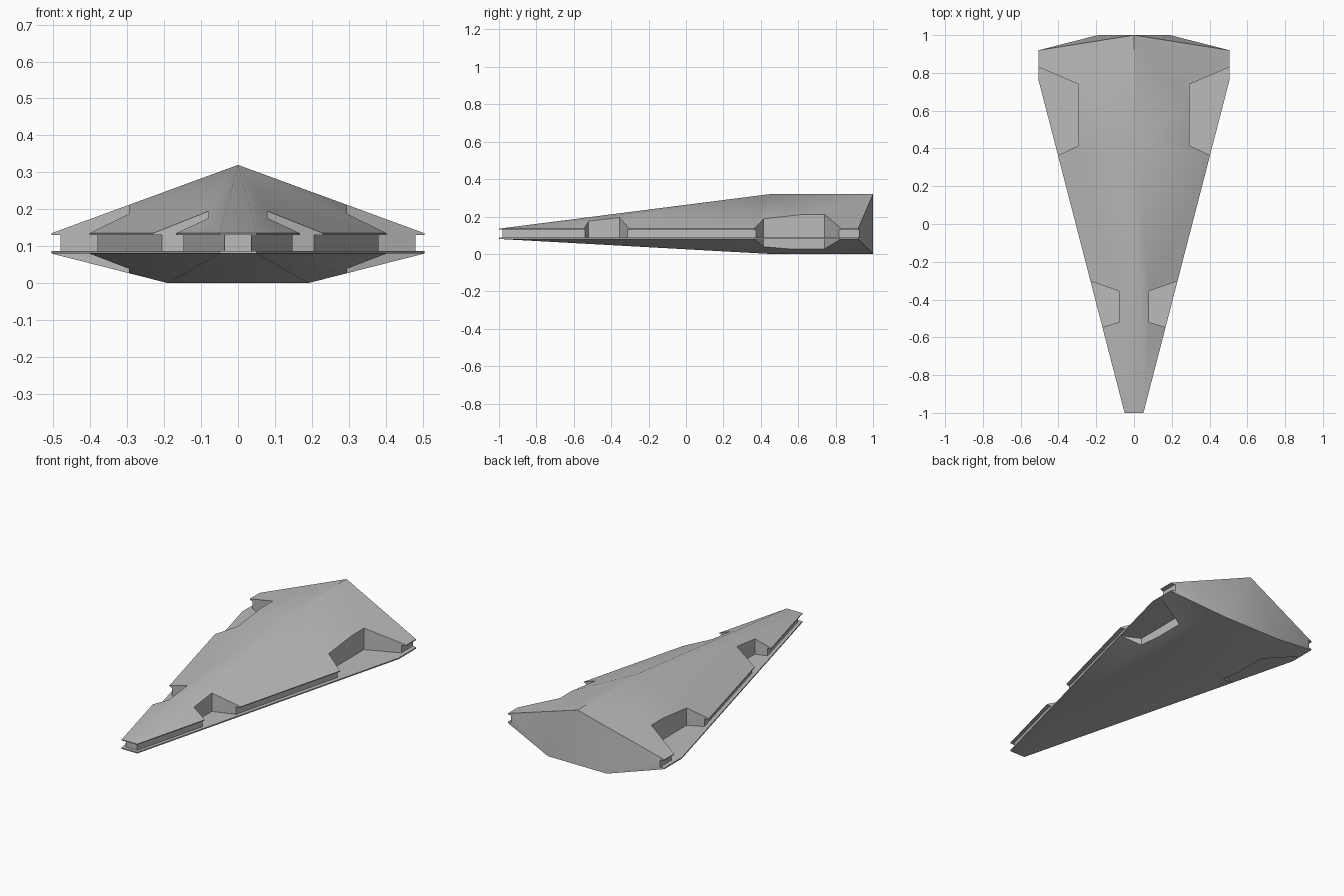
import bpy, bmesh
from math import radians

cube = bpy.data.objects.get("Cube")
if cube:
    bpy.data.objects.remove(cube, do_unlink=True)

RIM_TOP, GROOVE_TOP, PLATE_TOP, RIM_LOW = 0.135, 0.13, 0.087, 0.08

grey = bpy.data.materials.new("hull grey")
grey.use_nodes = True
colour = (0.5, 0.5, 0.5, 1)
grey.diffuse_color = colour
grey.node_tree.nodes["Principled BSDF"].inputs["Base Color"].default_value = colour


def make_object(name, bm):
    bmesh.ops.recalc_face_normals(bm, faces=bm.faces[:])
    mesh = bpy.data.meshes.new(name)
    bm.to_mesh(mesh)
    bm.free()
    mesh.materials.append(grey)
    obj = bpy.data.objects.new(name, mesh)
    bpy.context.collection.objects.link(obj)
    return obj


def prism(name, outline, low, high):
    bm = bmesh.new()
    face = bm.faces.new([bm.verts.new((x, y, low)) for x, y in outline])
    top = bmesh.ops.extrude_face_region(bm, geom=[face])["geom"]
    verts = [v for v in top if isinstance(v, bmesh.types.BMVert)]
    bmesh.ops.translate(bm, verts=verts, vec=(0, 0, high - low))
    return make_object(name, bm)


def cut(target, cutter):
    cutter.hide_render = True
    mod = target.modifiers.new("cut", 'BOOLEAN')
    mod.operation = 'DIFFERENCE'
    mod.solver = 'EXACT'
    mod.object = cutter
    graph = bpy.context.evaluated_depsgraph_get()
    result = bpy.data.meshes.new_from_object(target.evaluated_get(graph))
    target.modifiers.clear()
    target.data = result
    bpy.data.objects.remove(cutter, do_unlink=True)


# Faceted wedge hull: rim outline, roof ridge and keel corners
bm = bmesh.new()
for x, y in ((0.05, -1), (0.505, 0.76), (0.505, 0.92)):
    for side in (-1, 1):
        for z in (RIM_LOW, RIM_TOP):
            bm.verts.new((side * x, y, z))
for y in (0.45, 1):
    bm.verts.new((0, y, 0.32))
    for side in (-1, 1):
        bm.verts.new((side * 0.19, y, 0))
bmesh.ops.convex_hull(bm, input=bm.verts[:])
bmesh.ops.dissolve_limit(bm, angle_limit=radians(0.5), verts=bm.verts[:], edges=bm.edges[:])
hull = make_object("wedge_hull", bm)

# Recessed band around the nose and flanks
inner = [(0.48, 1.2), (0.48, 0.765), (0.036, -0.98)]
outer = [(0.7, -1.2), (0.7, 1.2)]
half = inner + [(0.036, -1.2)] + outer
for side in (-1, 1):
    cut(hull, prism("groove_cutter", [(side * x, y) for x, y in half], PLATE_TOP, GROOVE_TOP))
nose = [(-0.1, -1.2), (0.1, -1.2), (0.1, -0.98), (-0.1, -0.98)]
cut(hull, prism("nose_groove_cutter", nose, PLATE_TOP, GROOVE_TOP))

# Side bays: the rear pair is open above and below the middle plate
rear_bay = [(0.61, 0.265), (0.295, 0.415), (0.295, 0.74), (0.715, 0.92)]
front_bay = [(0.25, -0.57), (0.08, -0.52), (0.08, -0.355), (0.37, -0.255)]
for side in (-1, 1):
    for outline, low, high in ((rear_bay, PLATE_TOP, 0.5),
                               (rear_bay, -0.1, RIM_LOW),
                               (front_bay, PLATE_TOP, 0.5)):
        cut(hull, prism("bay_cutter", [(side * x, y) for x, y in outline], low, high))

# Soft shading across shallow creases, crisp edges elsewhere
bpy.ops.object.select_all(action='DESELECT')
hull.select_set(True)
bpy.context.view_layer.objects.active = hull
bpy.ops.object.shade_smooth_by_angle(angle=radians(30))
